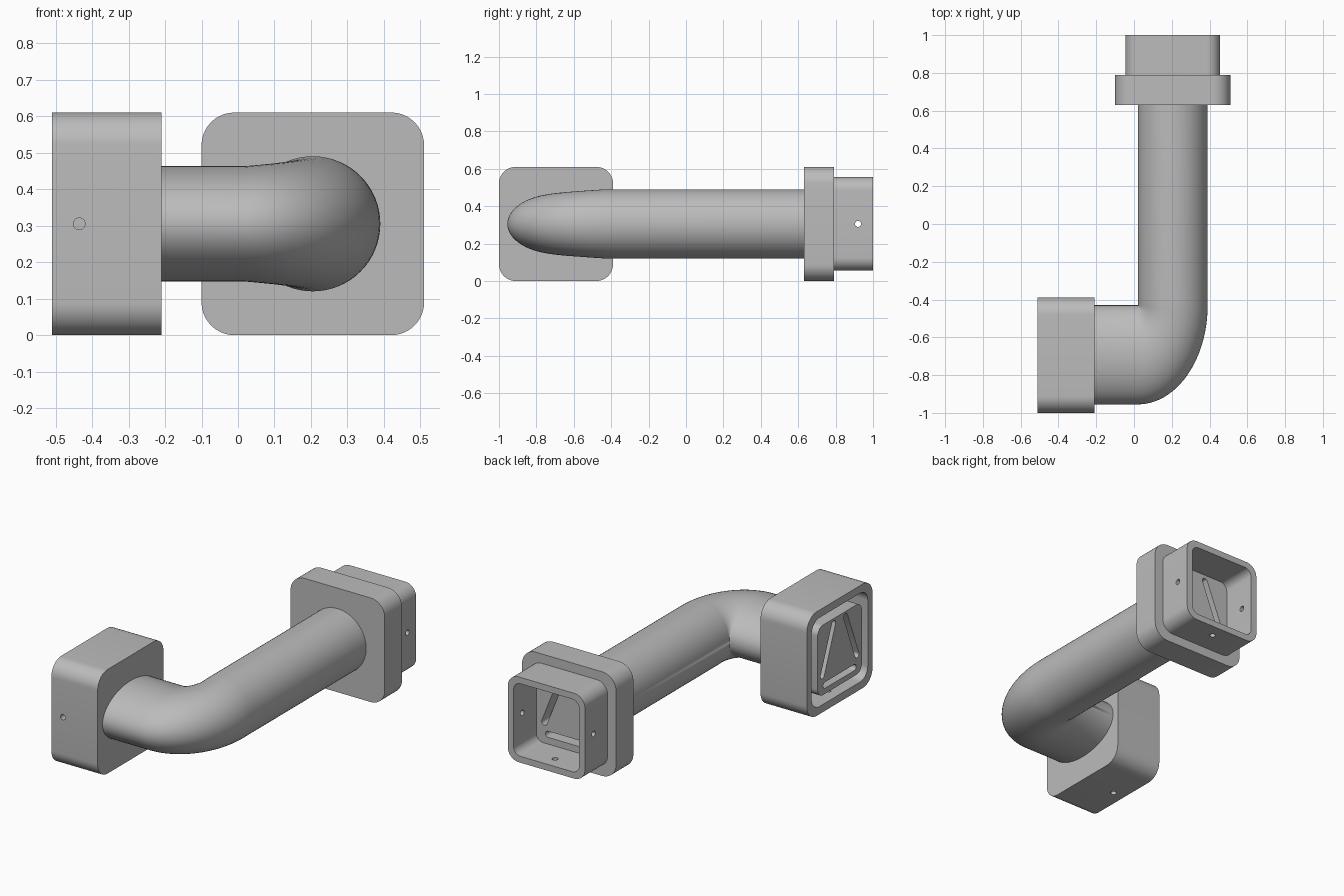
import bpy, bmesh
from math import sin, cos, pi, atan2, radians
from mathutils import Vector

cube = bpy.data.objects.get("Cube")
if cube:
    bpy.data.objects.remove(cube, do_unlink=True)

grey = bpy.data.materials.new("plain_grey")
grey.use_nodes = True
GREY = (0.5, 0.5, 0.5, 1)
grey.diffuse_color = GREY
grey.node_tree.nodes["Principled BSDF"].inputs["Base Color"].default_value = GREY

MID_Z = 0.305
SOCKET_Y = -0.695   # centre of the socket block
SPIGOT_X = 0.205    # centre of the flange and spigot


def make_object(name, bm):
    bmesh.ops.recalc_face_normals(bm, faces=bm.faces)
    mesh = bpy.data.meshes.new(name)
    bm.to_mesh(mesh)
    bm.free()
    mesh.materials.append(grey)
    obj = bpy.data.objects.new(name, mesh)
    bpy.context.collection.objects.link(obj)
    return obj


def finish(obj):
    obj.data.shade_smooth()
    obj.data.set_sharp_from_angle(angle=radians(30))


def outline(centres, radius, steps=10):
    """Rounded outline around a convex, anticlockwise set of corner centres."""
    count = len(centres)
    if count == 1:
        u, v = centres[0]
        return [(u + radius * cos(2 * pi * i / 24), v + radius * sin(2 * pi * i / 24))
                for i in range(24)]
    points = []
    for i, (u, v) in enumerate(centres):
        before, after = centres[i - 1], centres[(i + 1) % count]
        start = atan2(v - before[1], u - before[0]) - pi / 2
        turn = (atan2(after[1] - v, after[0] - u) - pi / 2 - start) % (2 * pi)
        for s in range(steps + 1):
            a = start + turn * s / steps
            points.append((u + radius * cos(a), v + radius * sin(a)))
    return points


def prism(name, axis, points, low, high):
    """Extrude an outline along an axis; u, v are the other axes in order."""
    bm = bmesh.new()

    def place(u, v, d):
        return {"x": (d, u, v), "y": (u, d, v), "z": (u, v, d)}[axis]
    rings = [[bm.verts.new(place(u, v, d)) for u, v in points] for d in (low, high)]
    for ring in rings:
        bm.faces.new(ring)
    for i in range(len(points)):
        j = (i + 1) % len(points)
        bm.faces.new((rings[0][i], rings[0][j], rings[1][j], rings[1][i]))
    return make_object(name, bm)


def rounded_square(mid, size, radius):
    h = size / 2 - radius
    return outline([(mid - h, MID_Z - h), (mid + h, MID_Z - h),
                    (mid + h, MID_Z + h), (mid - h, MID_Z + h)], radius)


def cut(obj, cutters):
    for cutter in cutters:
        cutter.hide_render = True
        mod = obj.modifiers.new("cut", "BOOLEAN")
        mod.operation, mod.solver, mod.object = "DIFFERENCE", "EXACT", cutter
    bpy.context.view_layer.update()
    evaluated = obj.evaluated_get(bpy.context.evaluated_depsgraph_get())
    mesh = bpy.data.meshes.new_from_object(evaluated)
    obj.modifiers.clear()
    obj.data = mesh
    for cutter in cutters:
        bpy.data.objects.remove(cutter, do_unlink=True)


def slots(axis, mid, low, high):
    """Three slots set in a triangle."""
    ends = [((-0.16, -0.09), (-0.055, 0.175)),
            ((0.16, -0.09), (0.055, 0.175)),
            ((-0.135, -0.155), (0.135, -0.155))]
    return [prism("slot_cutter", axis,
                  outline([(mid + u, MID_Z + v) for u, v in pair], 0.018), low, high)
            for pair in ends]


def hole(axis, u, v, low, high):
    return prism("hole_cutter", axis, outline([(u, v)], 0.016), low, high)


# Socket block with its deep recess and screw holes
socket_block = prism("socket_block", "x", rounded_square(SOCKET_Y, 0.61, 0.09), -0.51, -0.21)
cut(socket_block, [
    prism("recess_cutter", "x", rounded_square(SOCKET_Y, 0.52, 0.07), -0.6, -0.3),
    hole("y", -0.435, MID_Z, -1.1, -0.9),
    hole("z", -0.435, SOCKET_Y, -0.1, 0.1)])

# Slotted plug inside the socket
socket_plug = prism("socket_plug", "x", rounded_square(SOCKET_Y, 0.41, 0.05), -0.51, -0.29)
cut(socket_plug, slots("x", SOCKET_Y, -0.6, -0.43))

# Flange with slots in its outer face
flange = prism("flange", "y", rounded_square(SPIGOT_X, 0.61, 0.09), 0.63, 0.79)
cut(flange, slots("y", SPIGOT_X, 0.71, 0.9))

# Hollow spigot with screw holes in both sides and the bottom
spigot = prism("spigot", "y", rounded_square(SPIGOT_X, 0.5, 0.07), 0.785, 1)
cut(spigot, [
    prism("cavity_cutter", "y", rounded_square(SPIGOT_X, 0.425, 0.045), 0.7, 1.1),
    hole("x", 0.92, MID_Z, -0.2, 0.6),
    hole("z", SPIGOT_X, 0.92, -0.1, 0.2)])

# Bent pipe: round at the flange, flattened to an ellipse at the socket
PIVOT = Vector((0.02, -0.43, MID_Z))
ROUND, WIDE, FLAT = 0.37, 0.525, 0.158
BEND, SIDES = 24, 64
sections = [(PIVOT + Vector((0, 1.065, 0)), Vector((ROUND, 0, 0)), ROUND / 2)]
for i in range(BEND + 1):
    t = i / BEND
    a = t * pi / 2
    across = Vector((ROUND * cos(a), -WIDE * sin(a), 0))
    sections.append((PIVOT, across, ROUND / 2 + (FLAT - ROUND / 2) * t))
sections.append((PIVOT + Vector((-0.235, 0, 0)), Vector((0, -WIDE, 0)), FLAT))

bm = bmesh.new()
rings = []
for inner, across, height in sections:
    rings.append([bm.verts.new(inner + across * (0.5 + 0.5 * cos(2 * pi * k / SIDES))
                               + Vector((0, 0, height * sin(2 * pi * k / SIDES))))
                  for k in range(SIDES)])
for a, b in zip(rings, rings[1:]):
    for k in range(SIDES):
        m = (k + 1) % SIDES
        bm.faces.new((a[k], a[m], b[m], b[k]))
bm.faces.new(rings[0])
bm.faces.new(rings[-1])
bmesh.ops.remove_doubles(bm, verts=bm.verts, dist=0.0001)
bent_pipe = make_object("bent_pipe", bm)

for part in (socket_block, socket_plug, flange, spigot, bent_pipe):
    finish(part)
